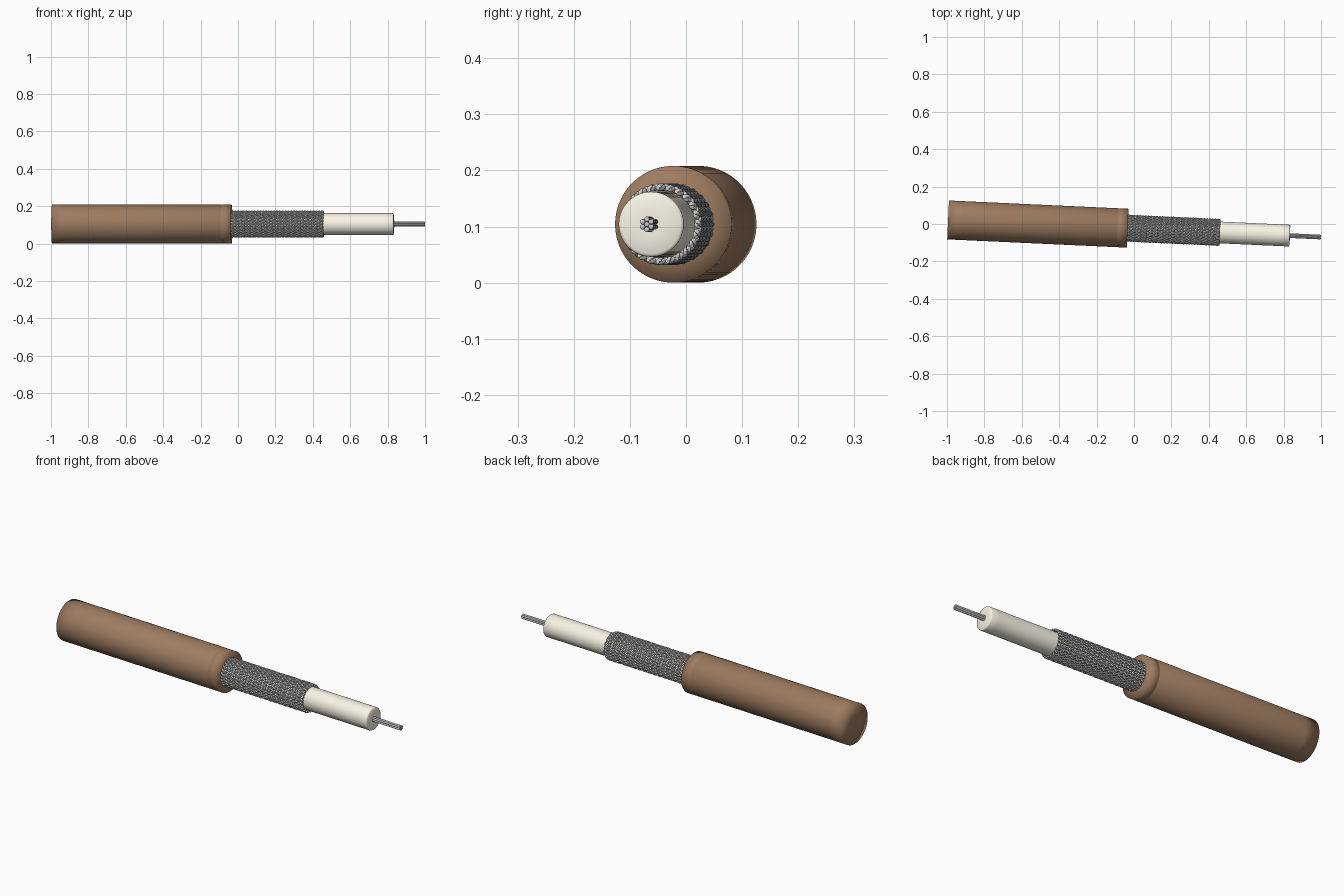
import bpy, bmesh, math
from mathutils import Matrix, Vector

if "Cube" in bpy.data.objects:
    bpy.data.objects.remove(bpy.data.objects["Cube"])

R = 0.104
# The cable axis is slightly yawed in plan
PLACE = Matrix.Translation((0, -0.024, R)) @ Matrix.Rotation(math.atan(-0.046), 4, 'Z')


def material(name, colour):
    m = bpy.data.materials.new(name)
    m.diffuse_color = (*colour, 1)
    m.use_nodes = True
    m.node_tree.nodes["Principled BSDF"].inputs["Base Color"].default_value = m.diffuse_color
    return m


def finish(name, bm, mat=None, angle=40):
    bmesh.ops.recalc_face_normals(bm, faces=bm.faces)
    me = bpy.data.meshes.new(name)
    bm.to_mesh(me)
    bm.free()
    ob = bpy.data.objects.new(name, me)
    ob.matrix_world = PLACE
    bpy.context.collection.objects.link(ob)
    if mat:
        me.materials.append(mat)
    bpy.ops.object.select_all(action='DESELECT')
    ob.select_set(True)
    bpy.context.view_layer.objects.active = ob
    bpy.ops.object.shade_smooth_by_angle(angle=math.radians(angle))
    return ob


def skin(bm, rings):
    """Bridge a list of point rings into a capped tube."""
    loops = [[bm.verts.new(p) for p in ring] for ring in rings]
    n = len(loops[0])
    for a, b in zip(loops, loops[1:]):
        for i in range(n):
            j = (i + 1) % n
            bm.faces.new((a[i], a[j], b[j], b[i]))
    bm.faces.new(loops[0])
    bm.faces.new(loops[-1])


def circle(x, r, n, y=0, z=0):
    return [(x, y + r * math.cos(2 * math.pi * i / n), z + r * math.sin(2 * math.pi * i / n))
            for i in range(n)]


def lathe(name, profile, n, mat=None, angle=40):
    bm = bmesh.new()
    skin(bm, [circle(x, r, n) for x, r in profile])
    return finish(name, bm, mat, angle)


brown = material("brown_jacket", (0.34, 0.20, 0.118))
cream = material("cream_insulation", (0.95, 0.91, 0.79))
metal = material("bright_wire", (0.80, 0.80, 0.80))

# Outer jacket with softly shaded rims and a fine score line near the cut
lathe("jacket", [(-0.995, 0.03), (-0.995, R), (-0.92, R), (-0.089, R), (-0.0875, R - 0.001),
                 (-0.086, R), (-0.034, R), (-0.034, 0.055)], 96, brown, 179)

# Inner insulation with rounded end
lathe("insulation", [(-0.06, 0.058), (0.79, 0.058), (0.829, 0.058), (0.832, 0.0565),
                     (0.834, 0.053), (0.835, 0.02)], 96, cream, 60)

# Conductor: one centre strand and six around it
bm = bmesh.new()
for k in range(7):
    a = k * math.pi / 3 + math.pi / 6
    d = 0.009 if k < 6 else 0
    skin(bm, [circle(x, r, 24, d * math.cos(a), d * math.sin(a))
              for x, r in ((0.80, 0.0046), (0.998, 0.0046), (0.9993, 0.0040), (1.0, 0.0025))])
finish("conductor_strands", bm, metal, 60)

# Braided shield: two opposing sets of woven helical wires
N, X0, X1, STEPS, SIDES = 24, -0.05, 0.458, 136, 12
RAD, WAVE, WIRE = 0.066, 0.003, 0.004
TWIST = math.tan(math.radians(30)) / RAD
bm = bmesh.new()
for way in (1, -1):
    for k in range(N):
        rings = []
        for s in range(STEPS + 1):
            x = X0 + (X1 - X0) * s / STEPS
            t = way * TWIST * x + 2 * math.pi * k / N
            r = RAD + way * WAVE * math.cos(N * TWIST * x)
            out = Vector((0, math.cos(t), math.sin(t)))
            tan = Vector((0, -math.sin(t), math.cos(t)))
            side = (tan - Vector((way * TWIST * RAD, 0, 0))).normalized()
            c = Vector((x, 0, 0)) + out * r
            rings.append([c + WIRE * (out * math.cos(q) + side * math.sin(q))
                          for q in (2 * math.pi * i / SIDES for i in range(SIDES))])
        skin(bm, rings)
finish("braided_shield", bm, metal, 70)
